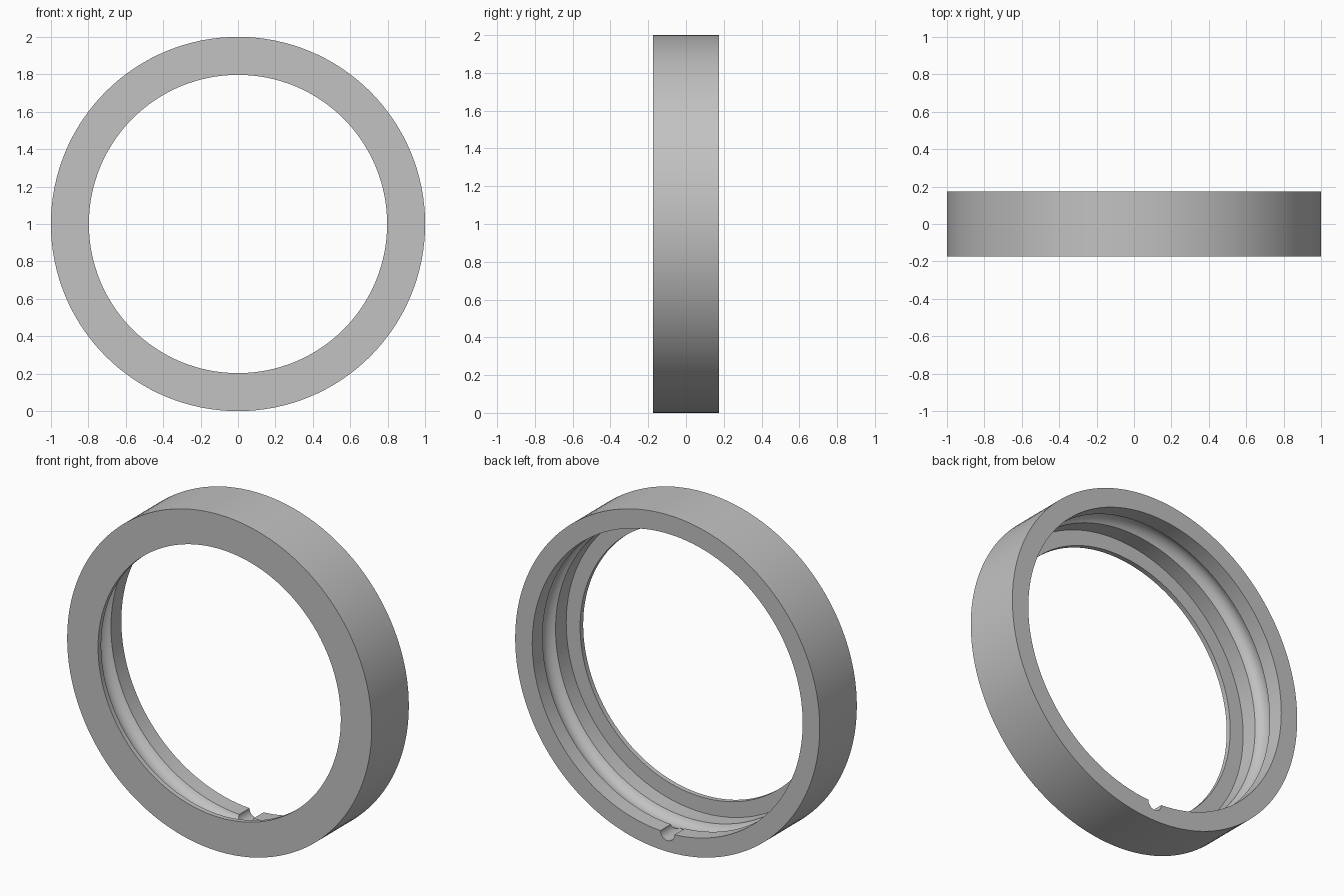
import bpy, bmesh, math
from mathutils import Vector, Matrix

if "Cube" in bpy.data.objects:
    bpy.data.objects.remove(bpy.data.objects["Cube"], do_unlink=True)

OUTER, LIP, LAND = 1.0, 0.797, 0.888      # radii
HALF, STEP = 0.174, -0.145                # half width, back of the front lip
GROOVE_Y, GROOVE_HALF, GROOVE_DEPTH = 0.016, 0.061, 0.04
SEGMENTS = 128

steel = bpy.data.materials.new("brushed grey steel")
steel.use_nodes = True
grey = (0.54, 0.54, 0.54, 1)
steel.diffuse_color = grey
steel.node_tree.nodes["Principled BSDF"].inputs["Base Color"].default_value = grey


def make_object(name, bm):
    mesh = bpy.data.meshes.new(name)
    bm.to_mesh(mesh)
    bm.free()
    mesh.materials.append(steel)
    obj = bpy.data.objects.new(name, mesh)
    bpy.context.collection.objects.link(obj)
    return obj


def groove_arc(count=12):
    """Circular arc for the ball track, from the front shoulder to the back one."""
    radius = (GROOVE_HALF ** 2 + GROOVE_DEPTH ** 2) / (2 * GROOVE_DEPTH)
    sweep = math.asin(GROOVE_HALF / radius)
    centre = LAND + GROOVE_DEPTH - radius
    for i in range(count + 1):
        a = -sweep + 2 * sweep * i / count
        yield centre + radius * math.cos(a), GROOVE_Y + radius * math.sin(a)


# Outer race: section of (radius, y) turned around the y axis
section = [(OUTER, HALF), (OUTER, -HALF), (LIP, -HALF), (LIP, STEP), (LAND, STEP),
           *groove_arc(), (LAND, HALF)]
centre = Vector((0, 0, 1))
bm = bmesh.new()
verts = [bm.verts.new((0, y, 1 + r)) for r, y in section]
edges = [bm.edges.new((v, verts[(i + 1) % len(verts)])) for i, v in enumerate(verts)]
bmesh.ops.spin(bm, geom=verts + edges, cent=centre, axis=(0, 1, 0),
               angle=math.tau, steps=SEGMENTS, use_duplicate=False)
bmesh.ops.remove_doubles(bm, verts=bm.verts, dist=0.0001)
bmesh.ops.recalc_face_normals(bm, faces=bm.faces)
race = make_object("bearing_outer_race", bm)

# Round filling notch through the back shoulder at the bottom
bm = bmesh.new()
place = Matrix.Translation((0, GROOVE_Y + 0.1, 1 - LAND)) @ Matrix.Rotation(math.pi / 2, 4, 'X')
bmesh.ops.create_cone(bm, cap_ends=True, segments=32, radius1=0.046, radius2=0.046,
                      depth=0.2, matrix=place)
cutter = make_object("notch_cutter", bm)
cutter.hide_render = True

cut = race.modifiers.new("filling_notch", 'BOOLEAN')
cut.operation = 'DIFFERENCE'
cut.solver = 'EXACT'
cut.object = cutter
bpy.ops.object.select_all(action='DESELECT')
race.select_set(True)
bpy.context.view_layer.objects.active = race
bpy.ops.object.modifier_apply(modifier=cut.name)
bpy.data.objects.remove(cutter, do_unlink=True)
bpy.ops.object.shade_smooth_by_angle(angle=math.radians(25))
